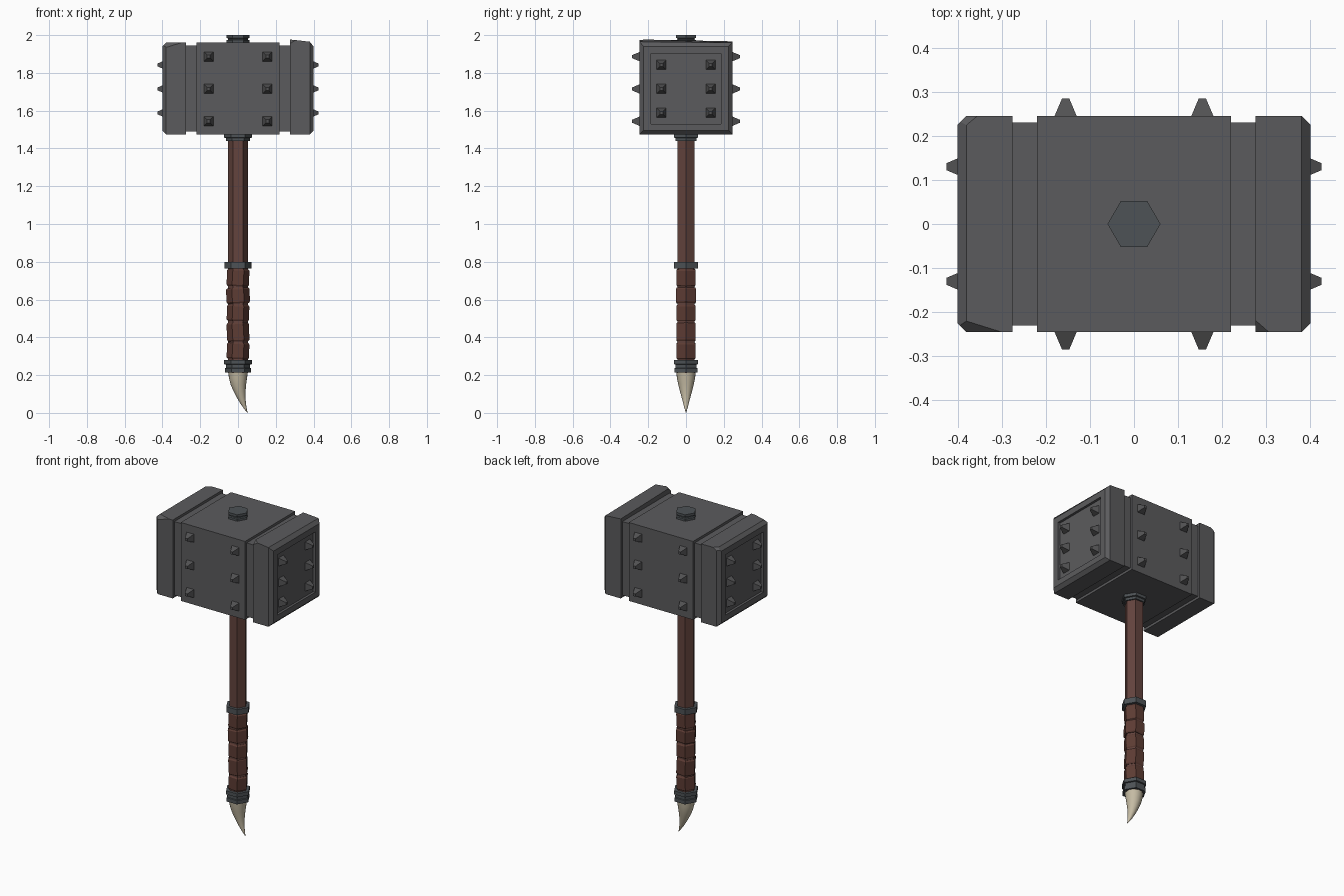
import bpy, bmesh, math
from mathutils import Vector, Matrix

if "Cube" in bpy.data.objects:
    bpy.data.objects.remove(bpy.data.objects["Cube"])


def mat(name, rgb):
    m = bpy.data.materials.new(name)
    m.diffuse_color = (*rgb, 1)
    m.use_nodes = True
    m.node_tree.nodes["Principled BSDF"].inputs["Base Color"].default_value = m.diffuse_color
    return m


STONE = mat("dark_stone", (0.105, 0.105, 0.11))
STEEL = mat("blue_steel", (0.075, 0.085, 0.092))
SPIKE = mat("spike_iron", (0.085, 0.085, 0.088))
WOOD = mat("brown_wood", (0.125, 0.057, 0.047))
LEATHER = mat("leather", (0.11, 0.045, 0.034))
HORN = mat("horn", (0.56, 0.50, 0.37))


def loft(name, rings, material, chips=(), matrix=None):
    """Skin a list of equal-length point rings, cap the ends, cut chips."""
    bm = bmesh.new()
    rows = [[bm.verts.new(p) for p in r] for r in rings]
    n = len(rows[0])
    for a, b in zip(rows, rows[1:]):
        for i in range(n):
            bm.faces.new((a[i], a[(i + 1) % n], b[(i + 1) % n], b[i]))
    bm.faces.new(rows[0])
    bm.faces.new(rows[-1])
    bmesh.ops.recalc_face_normals(bm, faces=bm.faces)
    centre = Vector((0, 0, 1.715))
    for pts in chips:
        a, b, c = map(Vector, pts)
        no = (b - a).cross(c - a).normalized()
        if no.dot(a - centre) < 0:
            no = -no
        bmesh.ops.bisect_plane(bm, geom=bm.verts[:] + bm.edges[:] + bm.faces[:], dist=1e-5,
                               plane_co=a, plane_no=no, clear_outer=True)
        bmesh.ops.holes_fill(bm, edges=[e for e in bm.edges if e.is_boundary], sides=0)
    bmesh.ops.recalc_face_normals(bm, faces=bm.faces)
    if matrix:
        bm.transform(matrix)
    me = bpy.data.meshes.new(name)
    bm.to_mesh(me)
    bm.free()
    me.materials.append(material)
    ob = bpy.data.objects.new(name, me)
    bpy.context.collection.objects.link(ob)
    return ob


def ring(z, r, n=6, cx=0):
    return [(cx + r * math.cos(2 * math.pi * i / n), r * math.sin(2 * math.pi * i / n), z) for i in range(n)]


def hexes(name, profile, material, matrix=None):
    return loft(name, [ring(z, r) for z, r in profile], material, matrix=matrix)


def rect(x, hy, z0, z1):
    return [(x, -hy, z0), (x, hy, z0), (x, hy, z1), (x, -hy, z1)]


# hammer head: core block and narrower grooves
B, T = 1.475, 1.96
loft("head_core", [rect(-0.22, 0.245, B, T), rect(0.22, 0.245, B, T)], STONE)
for s, side in ((-1, "left"), (1, "right")):
    loft("groove_" + side, [rect(s * 0.21, 0.23, B + 0.015, T - 0.015),
                            rect(s * 0.29, 0.23, B + 0.015, T - 0.015)], STONE)

# striking ends with bevelled rim, sunken panel and chipped corners
chips = {
    -1: [((-0.30, -0.245, T), (-0.38, -0.22, T), (-0.38, -0.245, 1.935)),
         ((-0.355, 0.245, T), (-0.385, 0.22, T), (-0.38, 0.245, 1.945))],
    1: [((0.30, -0.245, 1.97), (0.275, -0.22, 1.975), (0.275, -0.245, 1.955))],
}
for s, side in ((-1, "left"), (1, "right")):
    inner = rect(s * 0.275, 0.245, B, T)
    outer = rect(s * 0.38, 0.245, B, T)
    if s > 0:
        inner[2], inner[3] = (0.275, 0.245, 1.967), (0.275, -0.245, 1.977)
        outer[3] = (0.38, -0.245, 1.965)
    loft("striking_end_" + side,
         [inner, outer, rect(s * 0.40, 0.225, B + 0.02, T - 0.02),
          rect(s * 0.40, 0.185, 1.53, 1.903), rect(s * 0.385, 0.185, 1.53, 1.903)],
         STONE, chips[s])


# blunt square studs on all four sides of the head
def stud(name, pos, direction):
    m = Matrix.Translation(pos) @ Vector(direction).to_track_quat('Z', 'Y').to_matrix().to_4x4()
    sq = lambda h, z: [(-h, -h, z), (h, -h, z), (h, h, z), (-h, h, z)]
    loft(name, [sq(0.026, -0.005), sq(0.025, 0), sq(0.008, 0.04)], SPIKE, matrix=m)


for s in (-1, 1):
    for t in (-1, 1):
        for k in (-1, 0, 1):
            stud("side_stud", (t * 0.155, s * 0.245, 1.715 + k * 0.171), (0, s, 0))
            stud("end_stud", (s * 0.385, t * 0.13, 1.715 + k * 0.127), (s, 0, 0))

# handle shaft and its metal fittings
hexes("handle_shaft", [(0.21, 0.053), (1.48, 0.053)], WOOD)
hexes("top_nut", [(1.95, 0.06), (1.973, 0.06), (1.976, 0.052), (1.982, 0.052), (1.985, 0.06), (2.0, 0.06)], STEEL)
hexes("head_collar", [(1.44, 0.063), (1.455, 0.063), (1.457, 0.073), (1.48, 0.073)], STEEL)
hexes("grip_collar", [(0.765, 0.072), (0.80, 0.072)], STEEL)
hexes("pommel_collar", [(0.213, 0.07), (0.236, 0.07), (0.238, 0.064), (0.256, 0.064),
                        (0.258, 0.073), (0.28, 0.073)], STEEL)

# leather grip: slightly tilted wrapped bands
bands = [(0.285, 0.372, 3), (0.378, 0.478, -3), (0.486, 0.572, 2), (0.58, 0.662, -3), (0.67, 0.762, 3)]
for i, (a, b, tilt) in enumerate(bands):
    mid = Vector((0, 0, (a + b) / 2))
    m = Matrix.Translation(mid) @ Matrix.Rotation(math.radians(tilt), 4, 'Y') @ Matrix.Translation(-mid)
    r = 0.062 if i == 3 else 0.059
    hexes("grip_band", [(a, r - 0.006), (a + 0.008, r), (b - 0.008, r), (b, r - 0.006)], LEATHER, m)

# curved horn pommel
horn = [(0.22, 0, 0.052), (0.185, 0, 0.048), (0.15, 0.002, 0.041), (0.115, 0.008, 0.032),
        (0.08, 0.017, 0.0225), (0.045, 0.029, 0.0135), (0.018, 0.041, 0.006), (0.0, 0.05, 0.001)]
ob = loft("horn_pommel", [ring(z, r, 20, cx) for z, cx, r in horn], HORN)
bpy.context.view_layer.objects.active = ob
ob.select_set(True)
bpy.ops.object.shade_smooth_by_angle(angle=math.radians(40))
